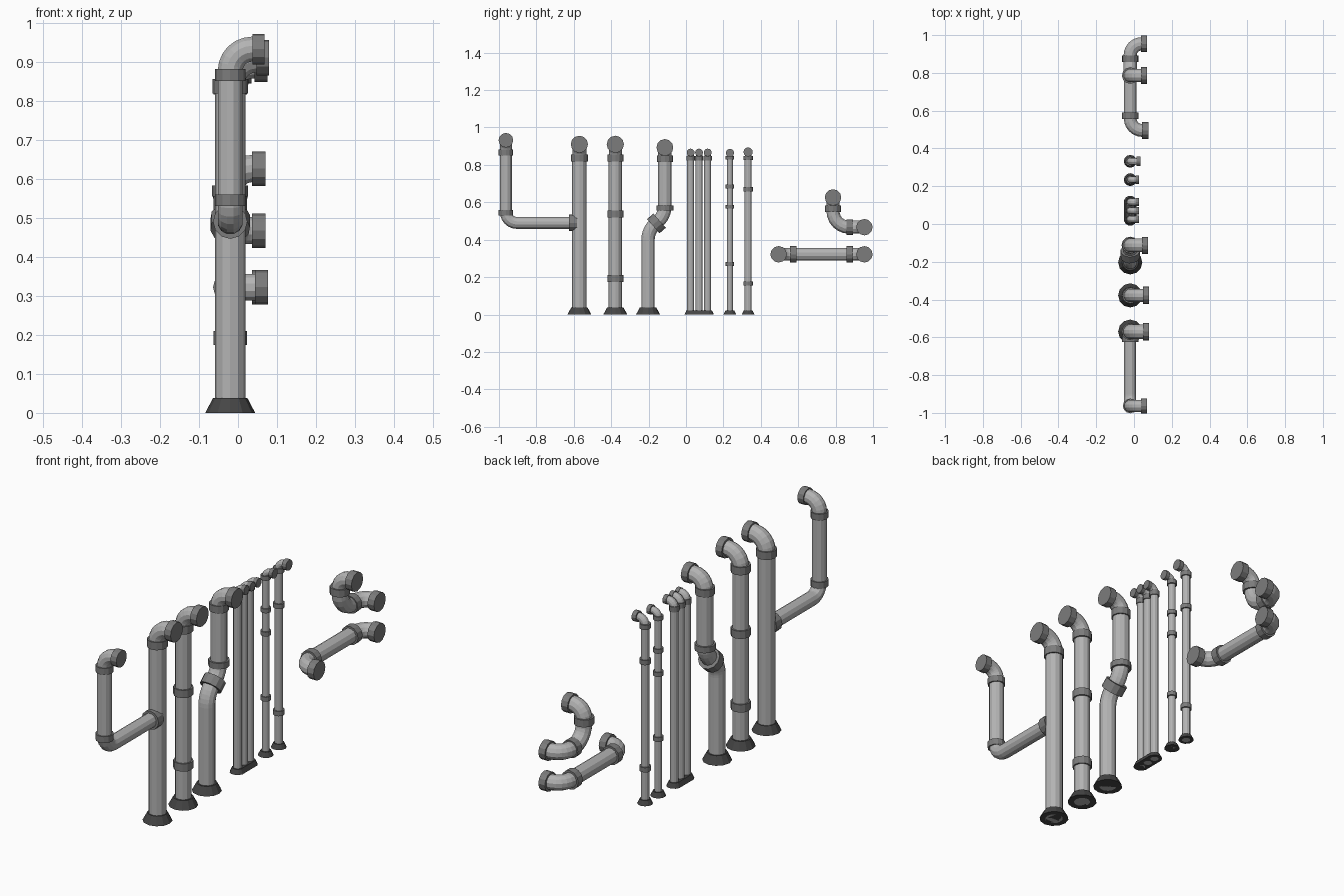
import bpy, bmesh, math
from mathutils import Vector

if "Cube" in bpy.data.objects:
    bpy.data.objects.remove(bpy.data.objects["Cube"])

X0 = -0.02      # common pipe axis in x
SIDES = 12


def material(name, v):
    m = bpy.data.materials.new(name)
    m.diffuse_color = (v, v, v, 1)
    m.use_nodes = True
    m.node_tree.nodes["Principled BSDF"].inputs["Base Color"].default_value = m.diffuse_color
    return m


PIPE = material("pipe_grey", 0.45)
RING = material("ring_grey", 0.2)
BASE = material("base_grey", 0.06)


def finish(name, bm, mat):
    bmesh.ops.recalc_face_normals(bm, faces=bm.faces)
    me = bpy.data.meshes.new(name)
    bm.to_mesh(me)
    bm.free()
    me.materials.append(mat)
    ob = bpy.data.objects.new(name, me)
    bpy.context.collection.objects.link(ob)
    return ob


def rounded(pts, radius, steps=6):
    """Round the inner corners of a planar path."""
    pts = [Vector(p) for p in pts]
    out = [pts[0]]
    for a, b, c in zip(pts, pts[1:], pts[2:]):
        u, v = (b - a).normalized(), (c - b).normalized()
        ang = u.angle(v)
        start = b - u * radius * math.tan(ang / 2)
        side = (v - u * u.dot(v)).normalized()
        for i in range(steps + 1):
            t = ang * i / steps
            out.append(start + u * radius * math.sin(t) + side * radius * (1 - math.cos(t)))
    out.append(pts[-1])
    return [p for i, p in enumerate(out) if i == 0 or (p - out[i - 1]).length > 1e-4]


def tube(name, pts, radii, mat=PIPE, bend=0.06):
    """Sweep a round section along a planar path, closed at both ends."""
    path = rounded(pts, bend)
    n = None
    dirs = [(b - a).normalized() for a, b in zip(path, path[1:])]
    for d in dirs[1:]:
        c = dirs[0].cross(d)
        if c.length > 1e-3:
            n = c.normalized()
            break
    if n is None:
        n = dirs[0].orthogonal().normalized()
    if not isinstance(radii, (list, tuple)):
        radii = [radii] * len(path)
    bm = bmesh.new()
    rings = []
    for i, p in enumerate(path):
        d = (dirs[max(i - 1, 0)] + dirs[min(i, len(dirs) - 1)]).normalized()
        s = d.cross(n)
        angs = [2 * math.pi * (k + 0.5) / SIDES for k in range(SIDES)]
        rings.append([bm.verts.new(p + radii[i] * (n * math.cos(a) + s * math.sin(a))) for a in angs])
    for r, q in zip(rings, rings[1:]):
        for k in range(SIDES):
            j = (k + 1) % SIDES
            bm.faces.new((r[k], r[j], q[j], q[k]))
    bm.faces.new(rings[0])
    bm.faces.new(rings[-1])
    return finish(name, bm, mat)


def ring(name, centre, axis, r, length=0.036):
    c, a = Vector(centre), Vector(axis).normalized() * length / 2
    return tube(name, [c - a, c + a], r, RING)


def outlet(name, y, z0, z, r, x_end, cap_r, cap_len):
    """Elbow from a vertical pipe top at z0 to a forward cap in +x at height z."""
    tube(name + "_elbow", [(X0, y, z0), (X0, y, z), (x_end - cap_len / 2, y, z)], r,
         bend=min(z - z0, x_end - cap_len - X0) * 0.98)
    ring(name + "_cap", (x_end - cap_len / 2, y, z), (1, 0, 0), cap_r, cap_len)


def foot(name, y, r, top, h):
    tube(name + "_foot", [(X0, y, 0), (X0, y, h)], [r, top], BASE)


def standing(name, y, r, ring_r, ring_z, cap_z, cap_r, x_end, foot_r, foot_h, ring_h, cap_len):
    """Straight upright pipe with rings, top elbow and cap."""
    tube(name, [(X0, y, 0), (X0, y, ring_z[0])], r)
    for i, z in enumerate(ring_z):
        ring(f"{name}_ring_{i}", (X0, y, z), (0, 0, 1), ring_r, ring_h)
    outlet(name, y, ring_z[0], cap_z, r, x_end, cap_r, cap_len)
    if foot_r:
        foot(name, y, foot_r, foot_r * 0.68, foot_h)


# Large straight pipes
standing("tee_pipe", -0.57, 0.039, 0.045, [0.837], 0.91, 0.046, 0.08, 0.064, 0.038, 0.036, 0.033)
standing("ringed_pipe", -0.378, 0.036, 0.043, [0.837, 0.538, 0.192], 0.91, 0.046, 0.08, 0.064, 0.038, 0.036, 0.033)

# Side branch that turns upward
tube("branch_pipe", [(X0, -0.57, 0.49), (X0, -0.963, 0.49), (X0, -0.963, 0.865)], 0.033, bend=0.058)
ring("branch_joint", (X0, -0.604, 0.49), (0, 1, 0), 0.044, 0.042)
for z in (0.545, 0.866):
    ring("branch_ring", (X0, -0.963, z), (0, 0, 1), 0.039, 0.03)
outlet("branch", -0.963, 0.87, 0.932, 0.033, 0.068, 0.039, 0.031)

# Offset pipe with a double bend
tube("offset_pipe", [(X0, -0.203, 0), (X0, -0.203, 0.45), (X0, -0.113, 0.53), (X0, -0.113, 0.83)], 0.037, bend=0.11)
ring("offset_joint", (X0, -0.158, 0.487), (0, 0.75, 0.66), 0.051, 0.045)
ring("offset_ring", (X0, -0.113, 0.569), (0, 0, 1), 0.046, 0.028)
ring("offset_ring", (X0, -0.113, 0.833), (0, 0, 1), 0.043, 0.034)
outlet("offset", -0.113, 0.835, 0.893, 0.037, 0.075, 0.045, 0.033)
foot("offset", -0.203, 0.064, 0.044, 0.038)

# Thin pipes: a group of three on a shared foot, then two singles
for i, y in enumerate((0.025, 0.07, 0.116)):
    standing(f"thin_pipe_{i}", y, 0.0185, 0.022, [0.836], 0.866, 0.021, 0.027, 0, 0, 0.025, 0.018)
bm = bmesh.new()
for r, z in ((0.034, 0), (0.024, 0.022)):
    for y in (0.025, 0.116):
        for k in range(SIDES):
            a = 2 * math.pi * (k + 0.5) / SIDES
            bm.verts.new((X0 + r * math.cos(a), y + r * math.sin(a), z))
bmesh.ops.convex_hull(bm, input=bm.verts)
bmesh.ops.dissolve_limit(bm, angle_limit=0.02, verts=bm.verts, edges=bm.edges)
finish("thin_group_foot", bm, BASE)
standing("thin_single_a", 0.235, 0.0165, 0.0225, [0.838, 0.685, 0.576, 0.27], 0.864, 0.022, 0.027, 0.034, 0.022, 0.02, 0.018)
standing("thin_single_b", 0.332, 0.0185, 0.025, [0.836, 0.67, 0.166], 0.869, 0.025, 0.034, 0.034, 0.022, 0.022, 0.022)

# Horizontal pipe with both ends turned forward
tube("level_pipe", [(0.045, 0.495, 0.322), (X0, 0.495, 0.322), (X0, 0.72, 0.322)], 0.035, bend=0.064)
tube("level_pipe", [(0.045, 0.954, 0.322), (X0, 0.954, 0.322), (X0, 0.72, 0.322)], 0.035, bend=0.062)
for y, x in ((0.495, 0.06), (0.954, 0.053)):
    ring("level_cap", (x, y, 0.322), (1, 0, 0), 0.044, 0.034)
for y in (0.573, 0.875):
    ring("level_ring", (X0, y, 0.322), (0, 1, 0), 0.044, 0.034)

# Short pipe bending down and sideways
tube("bent_pipe", [(X0, 0.786, 0.565), (X0, 0.786, 0.467), (X0, 0.875, 0.467)], 0.036, bend=0.085)
ring("bent_ring", (X0, 0.786, 0.566), (0, 0, 1), 0.044, 0.034)
ring("bent_ring", (X0, 0.875, 0.467), (0, 1, 0), 0.042, 0.034)
outlet("bent", 0.786, 0.566, 0.626, 0.036, 0.07, 0.044, 0.034)
tube("bent_end_elbow", [(X0, 0.875, 0.467), (X0, 0.954, 0.467), (0.053, 0.954, 0.467)], 0.036, bend=0.06)
ring("bent_end_cap", (0.053, 0.954, 0.467), (1, 0, 0), 0.044, 0.034)
